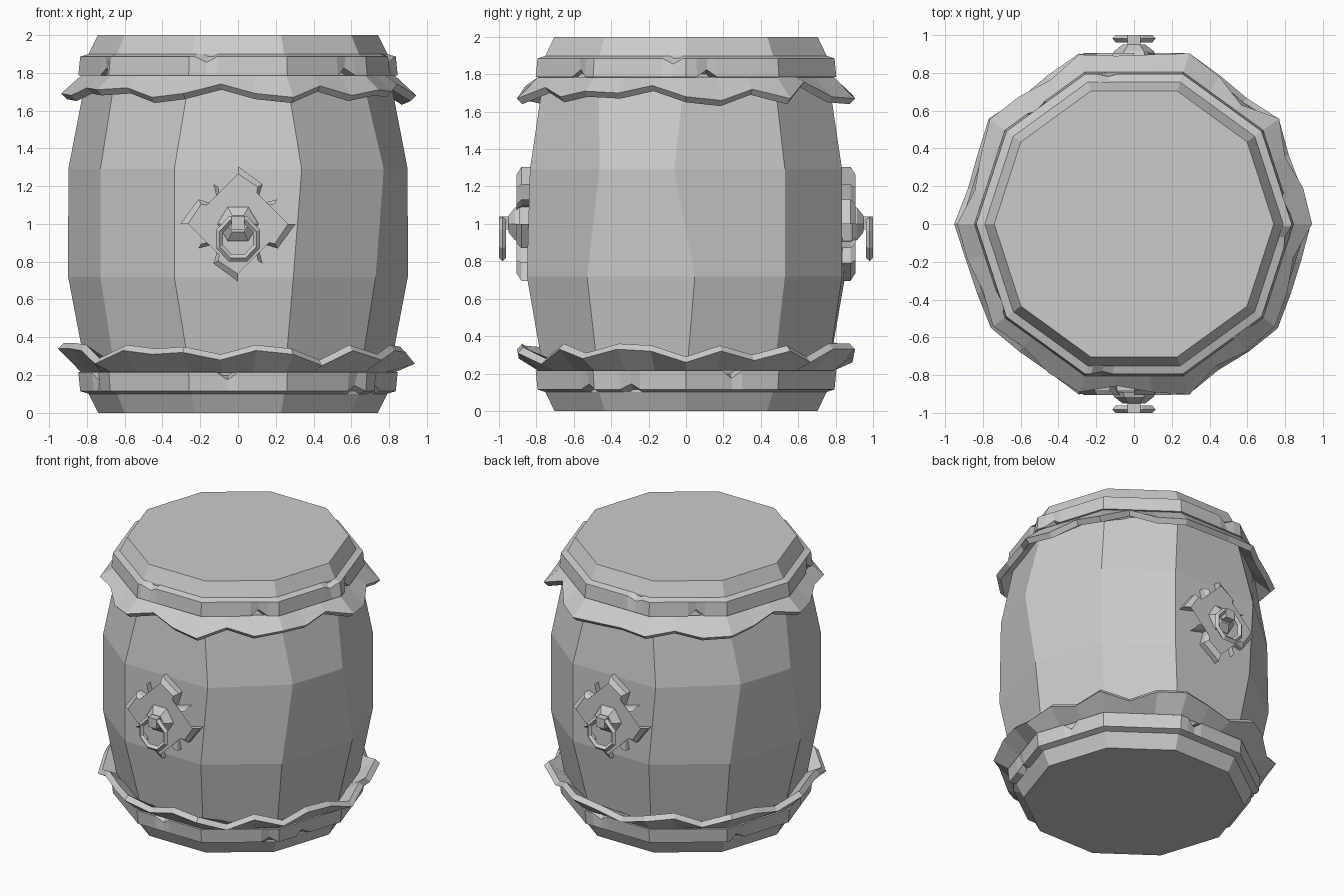
import bpy, bmesh
from math import sin, cos, radians, pi
from mathutils import Matrix, Vector

cube = bpy.data.objects.get("Cube")
if cube:
    bpy.data.objects.remove(cube)

grey = bpy.data.materials.new("plain grey")
grey.use_nodes = True
colour = (0.6, 0.6, 0.6, 1)
grey.diffuse_color = colour
grey.node_tree.nodes["Principled BSDF"].inputs["Base Color"].default_value = colour

SIDES = 10
STEP = 360 / SIDES


def polar(angle, radius, z):
    a = radians(angle)
    return Vector((radius * cos(a), radius * sin(a), z))


def on_side(angle, radius, z):
    """Point on the straight side of a ten-sided ring."""
    half = STEP / 2
    flat = cos(radians(half)) / cos(radians(angle % STEP - half))
    return polar(angle, radius * flat, z)


def loft(name, rings, closed=False):
    """Skin matching rings of points; cap both ends, or join them if closed."""
    bm = bmesh.new()
    loops = [[bm.verts.new(p) for p in ring] for ring in rings]
    n = len(loops[0])
    pairs = list(zip(loops, loops[1:]))
    if closed:
        pairs.append((loops[-1], loops[0]))
    else:
        bm.faces.new(loops[0])
        bm.faces.new(loops[-1])
    for low, high in pairs:
        for i in range(n):
            j = (i + 1) % n
            bm.faces.new((low[i], low[j], high[j], high[i]))
    bmesh.ops.recalc_face_normals(bm, faces=bm.faces)
    mesh = bpy.data.meshes.new(name)
    bm.to_mesh(mesh)
    bm.free()
    mesh.materials.append(grey)
    obj = bpy.data.objects.new(name, mesh)
    bpy.context.collection.objects.link(obj)
    return obj


def flip(rings):
    return [[Vector((p.x, p.y, 2 - p.z)) for p in ring] for ring in rings]


# Barrel body: uneven stave seams, repeated on the opposite half
straight = [0] * 5
lower_twist = [3, 0, -4, 1, 0]
upper_twist = [-4, 0, -4, 4, 5]
body_profile = [
    (0.15, 0.79, straight), (0.72, 0.9, lower_twist),
    (1.29, 0.9, upper_twist), (1.85, 0.79, straight),
]
loft("barrel_body", [
    [polar(i * STEP + twist[i % 5], r, z) for i in range(SIDES)]
    for z, r, twist in body_profile])

# Tapered end caps
cap = [[on_side(i * STEP, r, z) for i in range(SIDES)]
       for z, r in ((1.8, 0.79), (1.9, 0.79), (2, 0.74))]
loft("top_cap", cap)
loft("bottom_cap", flip(cap))


# Hoops with small chips knocked out of either edge
def hoop(name, outer_chips, inner_chips, upside_down):
    chips = outer_chips + inner_chips
    angles = sorted({i * STEP for i in range(SIDES)}
                    | {a + s for a in chips for s in (-4, 0, 4)})
    rings = [[], [], [], []]
    for a in angles:
        low = 0.04 if a in inner_chips else 0
        high = 0.03 if a in outer_chips else 0
        rings[0].append(on_side(a, 0.77, 1.78))
        rings[1].append(on_side(a, 0.845 - low / 2, 1.785 + low))
        rings[2].append(on_side(a, 0.835 - high / 2, 1.885 - high))
        rings[3].append(on_side(a, 0.77, 1.905))
    loft(name, flip(rings) if upside_down else rings)


hoop("top_hoop", [258, 355, 100], [210, 315, 8, 130], False)
hoop("bottom_hoop", [338, 320, 150], [266, 18, 200, 80], True)


# Torn flared skirts: one drop, in hundredths, for each point round the edge
def skirt(name, drops, slope, upside_down):
    rings = [[], [], [], []]
    for k, drop in enumerate(drops):
        a, d = k * 360 / len(drops), drop / 100
        r = 0.95 - slope * (0.14 - d)
        rings[0].append(on_side(a, 0.83, 1.785))
        rings[1].append(on_side(a, r, 1.81 - d))
        rings[2].append(on_side(a, r - 0.03, 1.78 - d))
        rings[3].append(on_side(a, 0.79, 1.75))
    loft(name, flip(rings) if upside_down else rings, closed=True)


skirt("top_skirt",
      [13, 15, 9, 14, 5, 13, 14, 13, 12, 13, 10, 14, 13, 11, 7,
       12, 13, 9, 10, 9, 14, 12, 7, 12, 14, 8, 13, 10, 11, 7], 0.7, False)
skirt("bottom_skirt",
      [7, 13, 8, 13, 7, 14, 14, 11, 7, 13, 15, 8, 14, 13, 9,
       15, 15, 14, 7, 14, 12, 13, 9, 14, 12, 6, 14, 9, 14, 13], 0.2, True)


# Flower plates with a hanging ring, front and back
def petals(tip, wide, tall, neck, y):
    quarter = [(0, tip), (wide, tall), (neck, neck), (tall, wide)]
    points = []
    for turn in range(4):
        spin = Matrix.Rotation(-turn * pi / 2, 3, "Y")
        points += [spin @ Vector((x, 0, z)) for x, z in quarter]
    return [Vector((p.x, y, 1 + p.z)) for p in points]


def plate_ring(count, rx, rz, y, z=1.0, start=0.0):
    return [Vector((rx * cos(start + i * 2 * pi / count), y,
                    z + rz * sin(start + i * 2 * pi / count)))
            for i in range(count)]


def handle_ring(name):
    # Square section swept round an eight-sided hoop
    section = [(0.125, -0.982), (0.105, -0.962), (0.085, -0.982), (0.105, -1)]
    return loft(name, [plate_ring(8, r, r * 1.04, y, 0.92, pi / 8)
                       for r, y in section], closed=True)


for side, turn in (("front", 0), ("back", pi)):
    parts = [
        loft(side + "_flower", [
            petals(0.305, 0.13, 0.21, 0.095, -0.8),
            petals(0.305, 0.13, 0.21, 0.095, -0.88),
            petals(0.265, 0.105, 0.195, 0.08, -0.905)]),
        loft(side + "_boss", [
            plate_ring(6, 0.115, 0.11, -0.89),
            plate_ring(6, 0.105, 0.1, -0.915),
            plate_ring(6, 0.06, 0.05, -0.95)]),
        loft(side + "_hinge", [
            plate_ring(4, 0.05, 0.05, y, 1.005, pi / 4)
            for y in (-0.93, -1)]),
        handle_ring(side + "_ring"),
    ]
    for part in parts:
        part.data.transform(Matrix.Rotation(turn, 4, "Z"))
